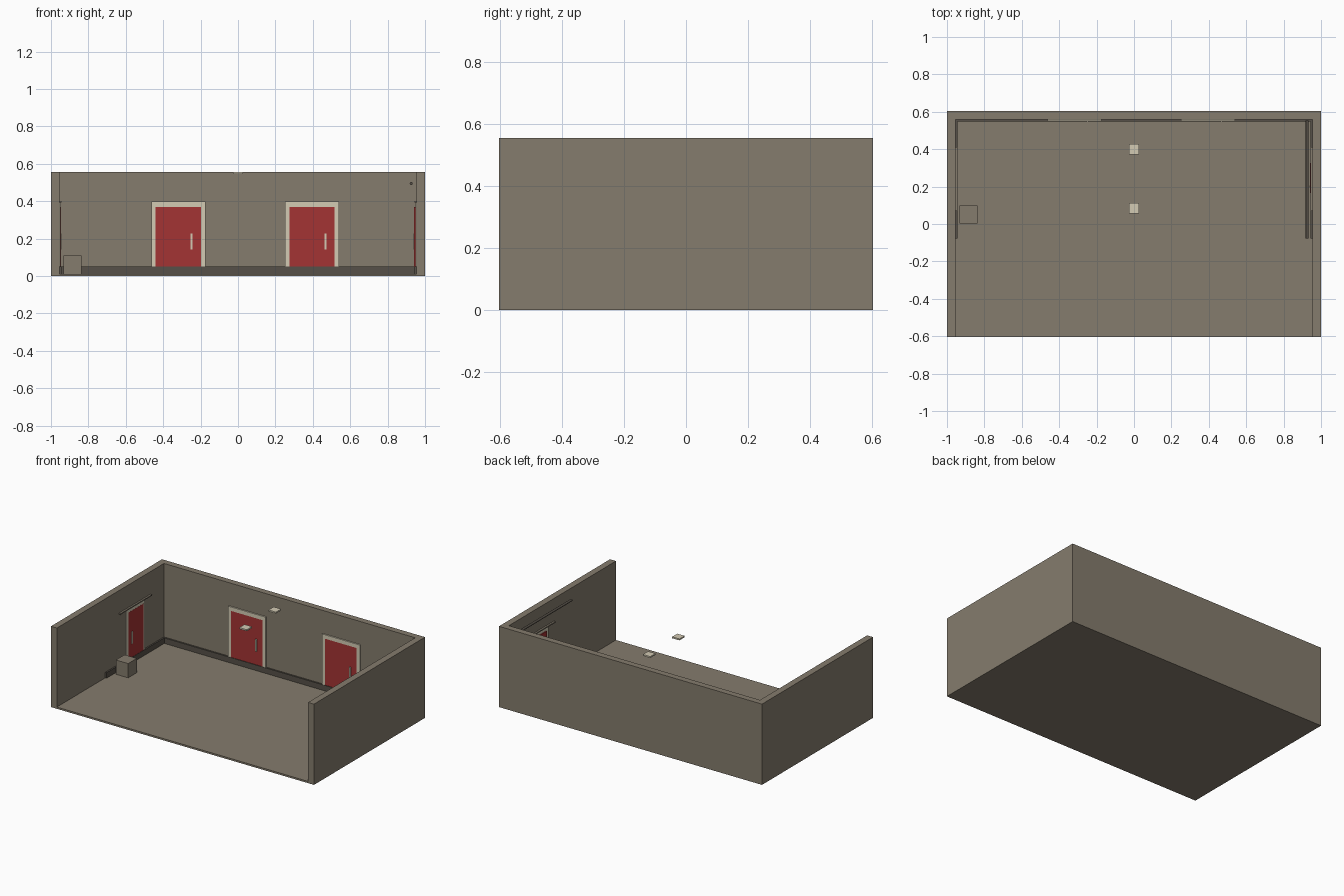
import bpy
import math

if "Cube" in bpy.data.objects:
    bpy.data.objects.remove(bpy.data.objects["Cube"])


def material(name, rgb):
    m = bpy.data.materials.new(name)
    lin = [((c / 255 + 0.055) / 1.055) ** 2.4 for c in rgb]
    m.diffuse_color = (*lin, 1)
    m.use_nodes = True
    m.node_tree.nodes["Principled BSDF"].inputs["Base Color"].default_value = m.diffuse_color
    return m


TAUPE = material("taupe", (133, 124, 109))
DARK = material("dark_trim", (86, 80, 72))
CREAM = material("cream", (211, 203, 180))
RED = material("door_red", (164, 51, 51))


def box(name, x, y, z, mat):
    """Box from (min, max) pairs on each axis."""
    bpy.ops.mesh.primitive_cube_add(
        size=1, location=[(a + b) / 2 for a, b in (x, y, z)])
    ob = bpy.context.object
    ob.name = name
    ob.scale = [abs(b - a) for a, b in (x, y, z)]
    bpy.ops.object.transform_apply(location=False, rotation=False, scale=True)
    ob.data.materials.append(mat)
    return ob


H = 0.555          # wall height
IX, IY = 0.955, 0.56   # inner wall faces
FZ = 0.012         # floor top

# Room shell
box("floor", (-IX, IX), (-0.603, IY), (0, FZ), TAUPE)
box("back_wall", (-1, 1), (IY, 0.603), (0, H), TAUPE)
for s, side in ((-1, "left"), (1, "right")):
    box(side + "_wall", (s * IX, s), (-0.603, IY), (0, H), TAUPE)

# Baseboards
box("back_baseboard", (-IX, IX), (IY - 0.011, IY), (FZ, 0.05), DARK)
for s, side in ((-1, "left"), (1, "right")):
    box(side + "_baseboard", (s * (IX - 0.01), s * IX), (-0.078, IY - 0.011),
        (FZ, 0.05), DARK)

# Back doors: frame, panel and handle
for cx in (-0.319, 0.396):
    for e in (-1, 1):
        box("frame_post", (cx + e * 0.121, cx + e * 0.144), (IY - 0.009, IY),
            (0.05, 0.37), CREAM)
    box("frame_header", (cx - 0.144, cx + 0.144), (IY - 0.009, IY),
        (0.37, 0.397), CREAM)
    box("door_panel", (cx - 0.121, cx + 0.121), (IY - 0.007, IY),
        (0.05, 0.37), RED)
    box("door_handle", (cx + 0.066, cx + 0.076), (IY - 0.014, IY - 0.007),
        (0.143, 0.227), CREAM)

# Side doors, with a thin rail above each
for s, side in ((-1, "left"), (1, "right")):
    for y0, y1 in ((0.14, 0.165), (0.325, 0.345)):
        box(side + "_frame_post", (s * (IX - 0.007), s * IX), (y0, y1),
            (0.05, 0.37), CREAM)
    box(side + "_frame_header", (s * (IX - 0.007), s * IX), (0.14, 0.345),
        (0.37, 0.392), CREAM)
    depth = 0.008 if s < 0 else 0.013
    box(side + "_door_panel", (s * (IX - depth), s * IX), (0.165, 0.325),
        (0.05, 0.37), RED)
    box(side + "_door_handle", (s * (IX - depth - 0.004), s * (IX - depth)),
        (0.196, 0.206), (0.143, 0.227), CREAM)
    box(side + "_door_rail", (s * (IX - 0.012), s * IX), (0.07, 0.412),
        (0.392, 0.4), TAUPE)

# Pipe along the right wall
bpy.ops.mesh.primitive_cylinder_add(
    vertices=16, radius=0.008, depth=0.632, location=(0.926, 0.238, 0.495),
    rotation=(math.pi / 2, 0, 0))
pipe = bpy.context.object
pipe.name = "wall_pipe"
pipe.data.materials.append(DARK)
bpy.ops.object.shade_smooth_by_angle()

# Crate by the left wall
box("crate", (-0.932, -0.838), (0.004, 0.098), (FZ, 0.11), TAUPE)

# Ceiling lights
for y in (0.4, 0.083):
    box("ceiling_light", (-0.028, 0.028), (y - 0.028, y + 0.028),
        (0.545, H), CREAM)
